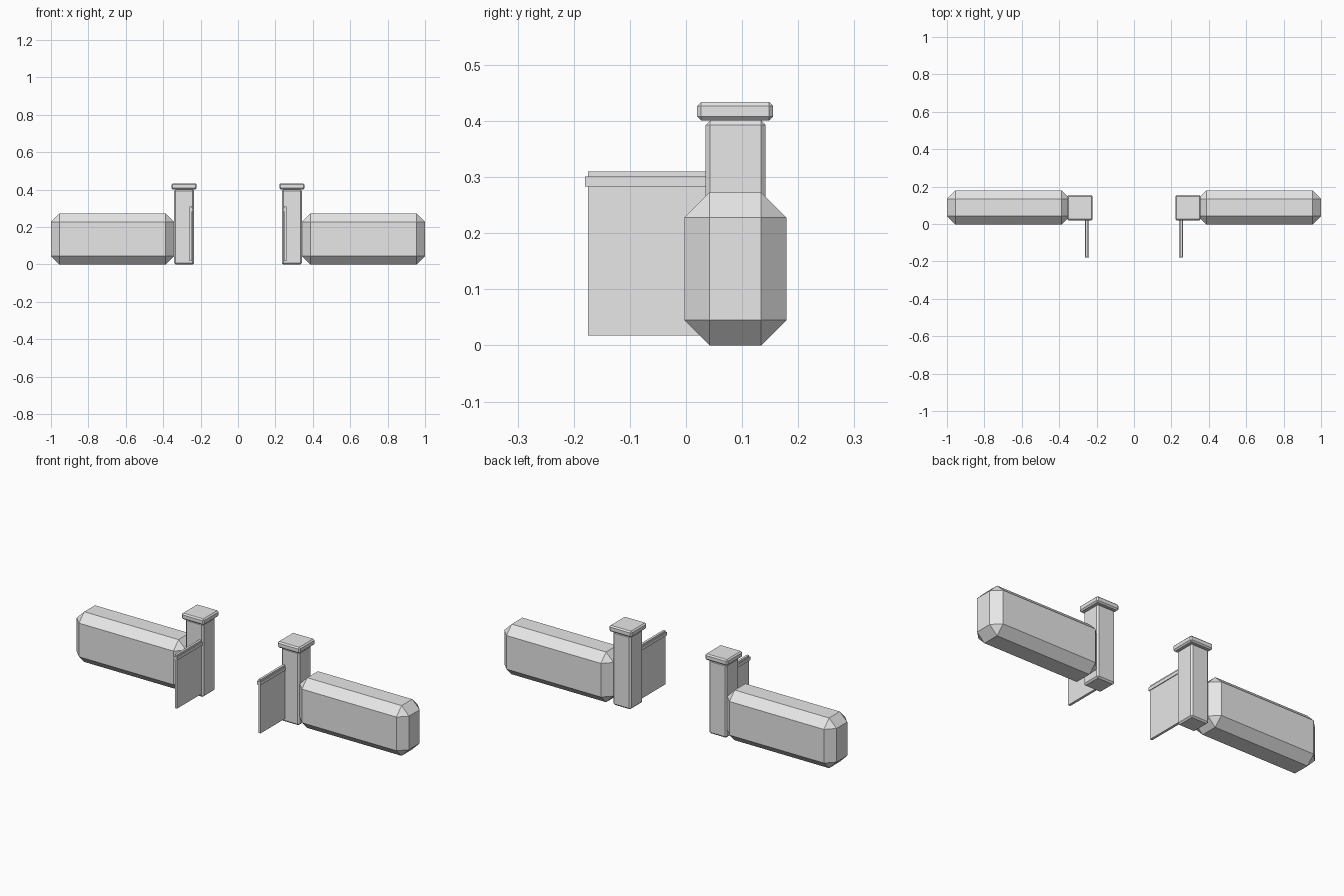
import bpy, bmesh

if "Cube" in bpy.data.objects:
    bpy.data.objects.remove(bpy.data.objects["Cube"])

stone = bpy.data.materials.new("plain_grey")
stone.diffuse_color = (0.8, 0.8, 0.8, 1)
stone.use_nodes = True
stone.node_tree.nodes["Principled BSDF"].inputs["Base Color"].default_value = stone.diffuse_color


def block(name, x, y, z, chamfer=0.0):
    """Box from (min, max) ranges, with every edge cut at 45 degrees."""
    bm = bmesh.new()
    bmesh.ops.create_cube(bm, size=1)
    for v in bm.verts:
        for i, (lo, hi) in enumerate((x, y, z)):
            v.co[i] = hi if v.co[i] > 0 else lo
    if chamfer:
        bmesh.ops.bevel(bm, geom=bm.edges[:], offset=chamfer,
                        offset_type='OFFSET', segments=1, affect='EDGES')
    bmesh.ops.recalc_face_normals(bm, faces=bm.faces[:])
    mesh = bpy.data.meshes.new(name)
    bm.to_mesh(mesh)
    bm.free()
    mesh.materials.append(stone)
    obj = bpy.data.objects.new(name, mesh)
    bpy.context.collection.objects.link(obj)


# part name, x range on the right half, y range, z range, chamfer
parts = [
    ("hedge", (0.342, 1.0), (-0.003, 0.179), (0.0, 0.273), 0.045),
    ("pillar", (0.235, 0.342), (0.035, 0.142), (0.0, 0.401), 0.008),
    ("pillar_cap", (0.221, 0.356), (0.020, 0.155), (0.401, 0.434), 0.007),
    ("gate_panel", (0.245, 0.258), (-0.175, 0.040), (0.018, 0.310), 0.0),
    ("gate_rail", (0.241, 0.262), (-0.180, 0.040), (0.283, 0.301), 0.0),
]

# Both halves of the gateway mirror each other across x = 0
for name, x, y, z, chamfer in parts:
    block("right_" + name, x, y, z, chamfer)
    block("left_" + name, (-x[1], -x[0]), y, z, chamfer)
